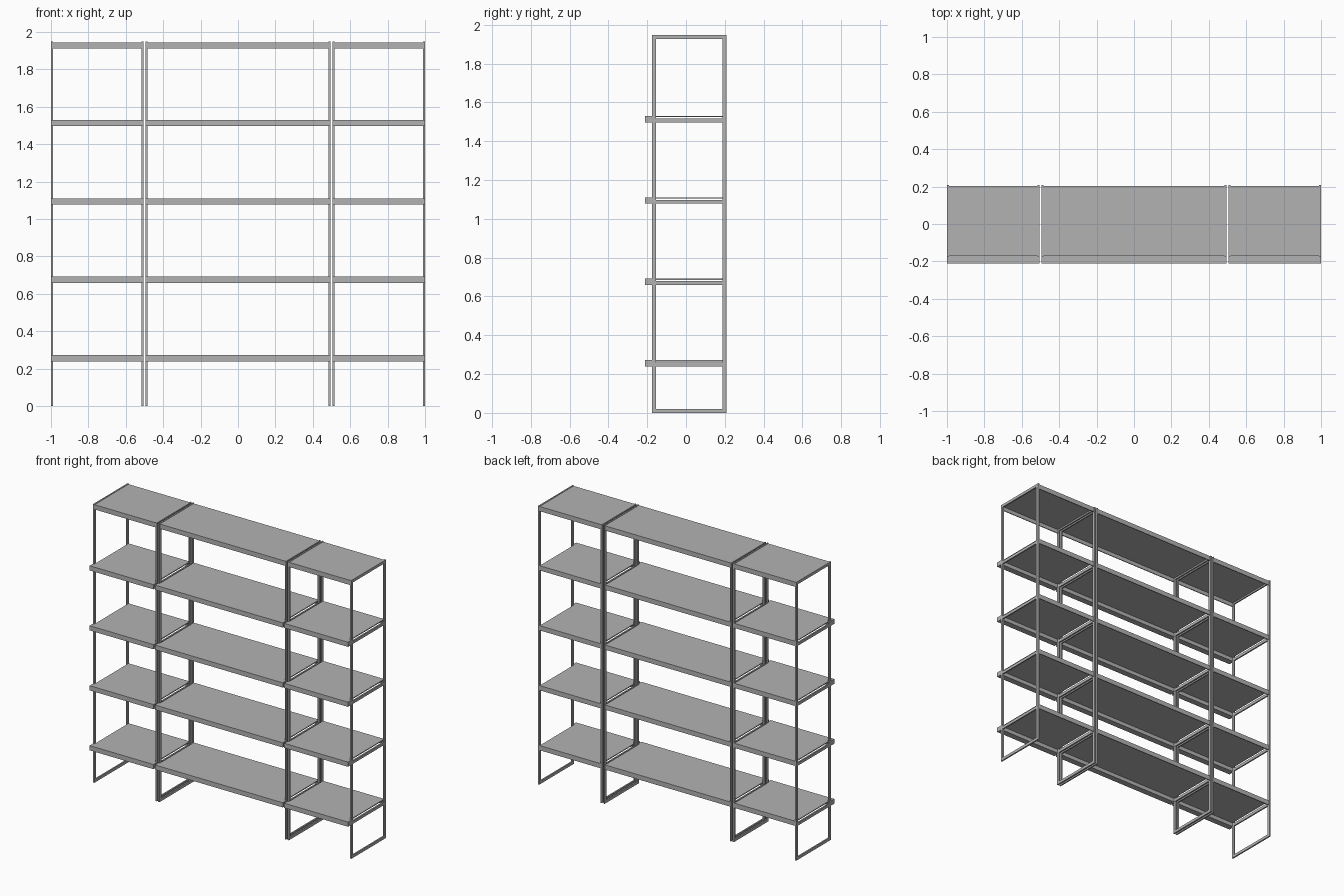
import bpy

cube = bpy.data.objects.get("Cube")
if cube:
    bpy.data.objects.remove(cube, do_unlink=True)

grey = bpy.data.materials.new("grey_metal")
grey.use_nodes = True
colour = (0.45, 0.45, 0.45, 1)
grey.diffuse_color = colour
grey.node_tree.nodes["Principled BSDF"].inputs["Base Color"].default_value = colour


def box(name, x, y, z):
    """Box spanning the (low, high) pairs x, y and z."""
    spans = (x, y, z)
    bpy.ops.mesh.primitive_cube_add(size=1, location=[(a + b) / 2 for a, b in spans])
    ob = bpy.context.object
    ob.name = name
    ob.scale = [b - a for a, b in spans]
    bpy.ops.object.transform_apply(location=False, rotation=False, scale=True)
    ob.data.materials.append(grey)
    return ob


POST = 0.01                      # tube width along x
TUBE = 0.02                      # tube depth in the frame plane
FRONT, BACK, LIP = -0.175, 0.208, -0.212
HEIGHT = 1.948
SHEET, FLANGE = 0.006, 0.033
BAYS = {"right": (-1.0, -0.506), "middle": (-0.495, 0.495), "left": (0.506, 1.0)}
LEVELS = [0.272 + 0.4195 * i for i in range(4)]


def end_frame(name, x0):
    """Closed tube loop with a support bar under each open shelf."""
    x = (x0, x0 + POST)
    inner = (FRONT + TUBE, BACK - TUBE)
    box(name + "_front_post", x, (FRONT, FRONT + TUBE), (0, HEIGHT))
    box(name + "_back_post", x, (BACK - TUBE, BACK), (0, HEIGHT))
    box(name + "_floor_bar", x, inner, (0, TUBE))
    box(name + "_top_bar", x, inner, (HEIGHT - TUBE, HEIGHT))
    for i, z in enumerate(LEVELS):
        box(f"{name}_support_bar_{i}", x, inner, (z - FLANGE, z - 0.013))


def tray(name, x, front, z):
    """Folded sheet, open below, with front and back flanges."""
    back = BACK - 0.004
    box(name + "_sheet", x, (front, back), (z - SHEET, z))
    box(name + "_back_flange", x, (back - SHEET, back), (z - FLANGE, z - SHEET))
    box(name + "_front_flange", x, (front, front + SHEET), (z - FLANGE, z - SHEET))


for bay, (x0, x1) in BAYS.items():
    end_frame(bay + "_bay_right_frame", x0)
    end_frame(bay + "_bay_left_frame", x1 - POST)
    clear = (x0 + POST, x1 - POST)

    # Top shelf sits between the posts
    tray(bay + "_top_shelf", clear, FRONT + 0.003, HEIGHT - 0.003)

    # Lower shelves carry a boxed lip passing in front of the posts
    for i, z in enumerate(LEVELS):
        tray(f"{bay}_shelf_{i}", clear, FRONT, z)
        box(f"{bay}_shelf_lip_{i}", (x0, x1), (LIP, FRONT), (z - FLANGE, z))
